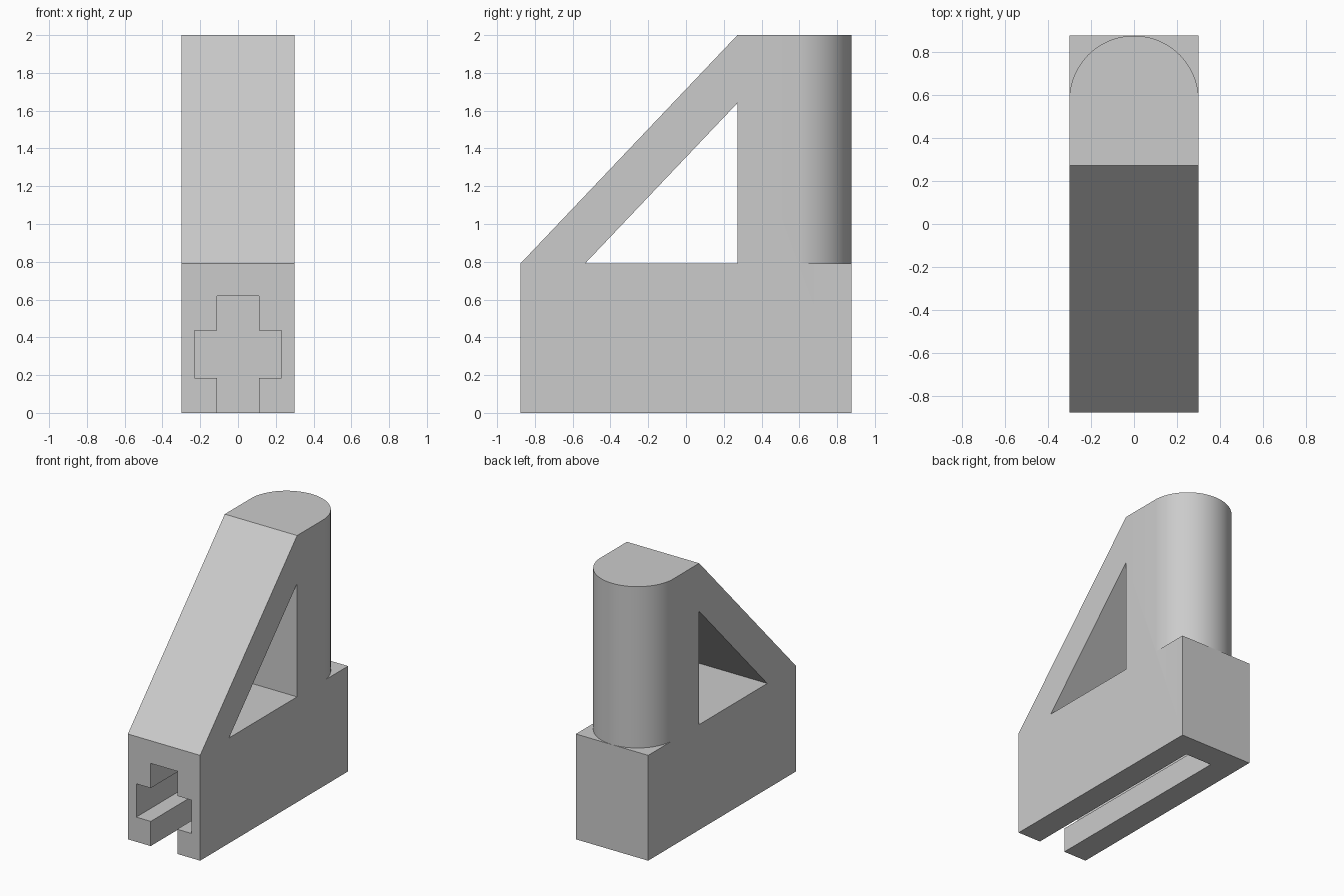
import bpy, bmesh, math

cube = bpy.data.objects.get("Cube")
if cube:
    bpy.data.objects.remove(cube, do_unlink=True)

grey = bpy.data.materials.new("plain grey")
grey.use_nodes = True
grey.diffuse_color = (0.6, 0.6, 0.6, 1)
grey.node_tree.nodes["Principled BSDF"].inputs["Base Color"].default_value = (0.6, 0.6, 0.6, 1)

HALF_W, HALF_L, DECK, TOP, COLUMN_Y = 0.3, 0.877, 0.79, 2.0, 0.272


def prism(name, outline, axis, start, end):
    """Extrude a 2D outline along an axis from start to end."""
    def place(a, b, d):
        return {"x": (d, a, b), "y": (a, d, b), "z": (a, b, d)}[axis]
    bm = bmesh.new()
    face = bm.faces.new([bm.verts.new(place(a, b, start)) for a, b in outline])
    new = bmesh.ops.extrude_face_region(bm, geom=[face])["geom"]
    shift = place(0, 0, end - start)
    bmesh.ops.translate(bm, vec=shift, verts=[g for g in new if isinstance(g, bmesh.types.BMVert)])
    bmesh.ops.recalc_face_normals(bm, faces=bm.faces)
    mesh = bpy.data.meshes.new(name)
    bm.to_mesh(mesh)
    bm.free()
    mesh.materials.append(grey)
    obj = bpy.data.objects.new(name, mesh)
    bpy.context.collection.objects.link(obj)
    return obj


def cut(body, cutter):
    """Subtract the cutter from the body and discard it."""
    cutter.hide_render = True
    mod = body.modifiers.new(cutter.name, "BOOLEAN")
    mod.operation, mod.solver, mod.object = "DIFFERENCE", "EXACT", cutter
    bpy.context.view_layer.objects.active = body
    bpy.ops.object.modifier_apply(modifier=mod.name)
    bpy.data.objects.remove(cutter, do_unlink=True)


# Whole bracket from its side outline
body = prism("bracket_body", [(-HALF_L, 0), (HALF_L, 0), (HALF_L, TOP),
                              (COLUMN_Y, TOP), (-HALF_L, DECK)], "x", -HALF_W, HALF_W)

# Triangular window below the sloping brace
cut(body, prism("window_cutter", [(-0.535, DECK), (COLUMN_Y, DECK), (COLUMN_Y, 1.64)],
                "x", -0.5, 0.5))

# Stepped slot, open at the front and underneath
half = [(0.11, -0.1), (0.11, 0.185), (0.23, 0.185), (0.23, 0.435), (0.11, 0.435), (0.11, 0.62)]
cut(body, prism("slot_cutter", half + [(-x, z) for x, z in reversed(half)], "y", -1, 0.69))

# Rounded back of the column above the deck
radius = HALF_W + 0.001
centre = HALF_L - 0.001 - radius
steps = 48
arc = [(radius * math.cos(math.pi * i / steps), centre + radius * math.sin(math.pi * i / steps))
       for i in range(steps + 1)]
cut(body, prism("rounding_cutter", arc + [(-0.5, centre), (-0.5, 1.2), (0.5, 1.2), (0.5, centre)],
                "z", DECK, TOP + 0.2))

# Smooth the round column, keep the corners crisp
bpy.ops.object.select_all(action="DESELECT")
body.select_set(True)
bpy.context.view_layer.objects.active = body
bpy.ops.object.shade_smooth_by_angle(angle=math.radians(30))
